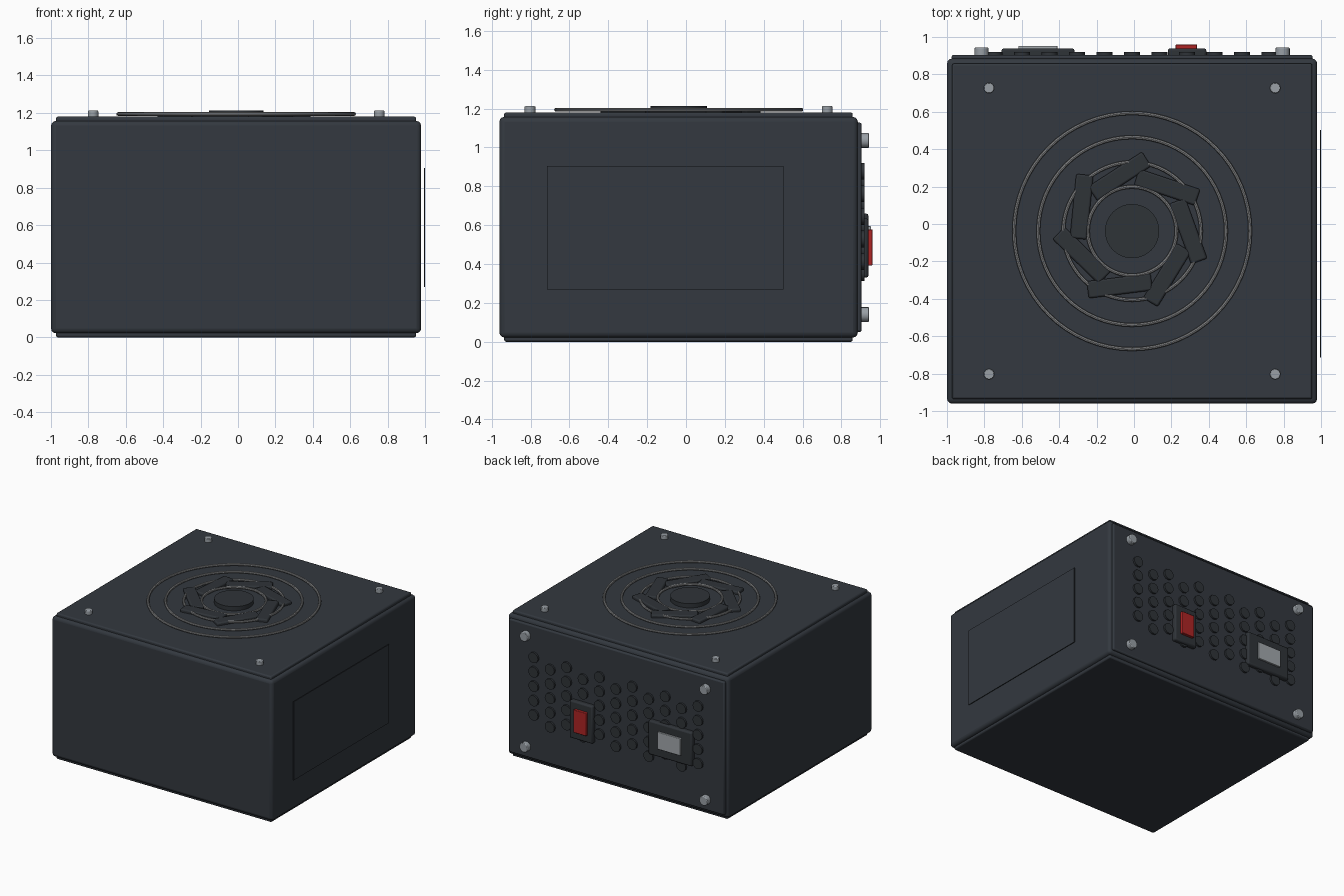
import bpy, math
from mathutils import Matrix

if "Cube" in bpy.data.objects:
    bpy.data.objects.remove(bpy.data.objects["Cube"])

CX, CY = -0.010, -0.038      # centre of the case
TAU = 2 * math.pi


def material(name, r, g, b):
    m = bpy.data.materials.new(name)
    m.diffuse_color = (r, g, b, 1)
    m.use_nodes = True
    m.node_tree.nodes["Principled BSDF"].inputs["Base Color"].default_value = m.diffuse_color
    return m


CASE = material("charcoal case", 0.033, 0.040, 0.050)
DARK = material("dark plastic", 0.028, 0.033, 0.039)
WIRE = material("grille grey", 0.24, 0.245, 0.25)
STEEL = material("screw steel", 0.32, 0.35, 0.38)
PIN = material("socket grey", 0.36, 0.39, 0.41)
RED = material("switch red", 0.42, 0.018, 0.018)


def finish(name, mat, bevel=0, segments=2):
    ob = bpy.context.object
    ob.name = name
    ob.data.materials.append(mat)
    if bevel:
        mod = ob.modifiers.new("bevel", 'BEVEL')
        mod.width, mod.segments = bevel, segments
    bpy.ops.object.shade_smooth_by_angle(angle=math.radians(35))
    return ob


def box(name, mat, x, y, z, bevel=0, segments=2):
    """Box from (min, max) pairs along each axis."""
    bpy.ops.mesh.primitive_cube_add(size=1)
    ob = bpy.context.object
    size = [b - a for a, b in (x, y, z)]
    mid = [(a + b) / 2 for a, b in (x, y, z)]
    ob.data.transform(Matrix.Translation(mid) @ Matrix.Diagonal((*size, 1)))
    return finish(name, mat, bevel, segments)


def disc(name, mat, loc, r, depth, sides, back=False, bevel=0):
    """Cylinder standing up, or pointing out of the back face."""
    bpy.ops.mesh.primitive_cylinder_add(
        vertices=sides, radius=r, depth=depth, location=loc,
        rotation=(math.pi / 2 if back else 0, 0, 0))
    return finish(name, mat, bevel)


def around(c, half):
    return (c - half, c + half)


# Case shell with its top, bottom and back covers
box("case_body", CASE, around(CX, 0.989), (-0.96, 0.884), (0.022, 1.157), 0.025, 3)
box("top_cover", CASE, around(CX, 0.963), (-0.936, 0.858), (1.14, 1.18), 0.01)
box("bottom_cover", CASE, around(CX, 0.963), (-0.936, 0.858), (0.0, 0.04), 0.01)
box("back_panel", CASE, around(CX, 0.965), (0.87, 0.904), (0.05, 1.128), 0.01)
box("side_label", CASE, (0.994, 1.0), (-0.715, 0.503), (0.27, 0.905))

# Fan grille rings
for i, r in enumerate((0.237, 0.368, 0.502, 0.631)):
    bpy.ops.mesh.primitive_torus_add(
        location=(CX, CY, 1.194), major_radius=r, minor_radius=0.010,
        major_segments=64, minor_segments=8)
    finish(f"grille_ring_{i + 1}", WIRE)

# Fan hub and seven swept blades
disc("fan_hub", DARK, (CX, CY, 1.193), 0.145, 0.042, 40)
for i in range(7):
    a = i * TAU / 7
    blade = box(f"fan_blade_{i + 1}", DARK, around(0, 0.172), around(0, 0.046),
                (1.17, 1.204), 0.01, 2)
    blade.location = (CX + 0.30 * math.cos(a), CY + 0.30 * math.sin(a), 0)
    blade.rotation_euler.z = a - math.radians(70)

# Corner screws on the top and on the back
for sx in (-1, 1):
    for s in (-1, 1):
        disc("top_screw", STEEL, (CX + sx * 0.765, CY + s * 0.765, 1.19),
             0.028, 0.044, 16, bevel=0.004)
        disc("back_screw", STEEL, (CX + sx * 0.805, 0.917, 0.588 + s * 0.448),
             0.038, 0.052, 16, back=True, bevel=0.005)

# Staggered vent studs on the back, sharing one mesh
vent = None
for col in range(11):
    for row in range(5):
        loc = (CX + (col - 5) * 0.147, 0.907,
               0.877 - row * 0.116 - (col % 2) * 0.058)
        if vent is None:
            vent = disc("vent", DARK, loc, 0.043, 0.024, 12, back=True)
        else:
            ob = vent.copy()
            ob.location = loc
            bpy.context.collection.objects.link(ob)

# Power switch
box("switch_bezel", DARK, around(0.284, 0.103), (0.89, 0.939), (0.33, 0.635), 0.012)
box("switch_rocker", RED, around(0.28, 0.057), (0.92, 0.96), (0.393, 0.578), 0.004)

# Mains socket
box("socket_bezel", DARK, around(-0.513, 0.195), (0.89, 0.939), (0.385, 0.66), 0.012)
box("socket_insert", PIN, around(-0.513, 0.104), (0.92, 0.953), (0.455, 0.595), 0.004)
